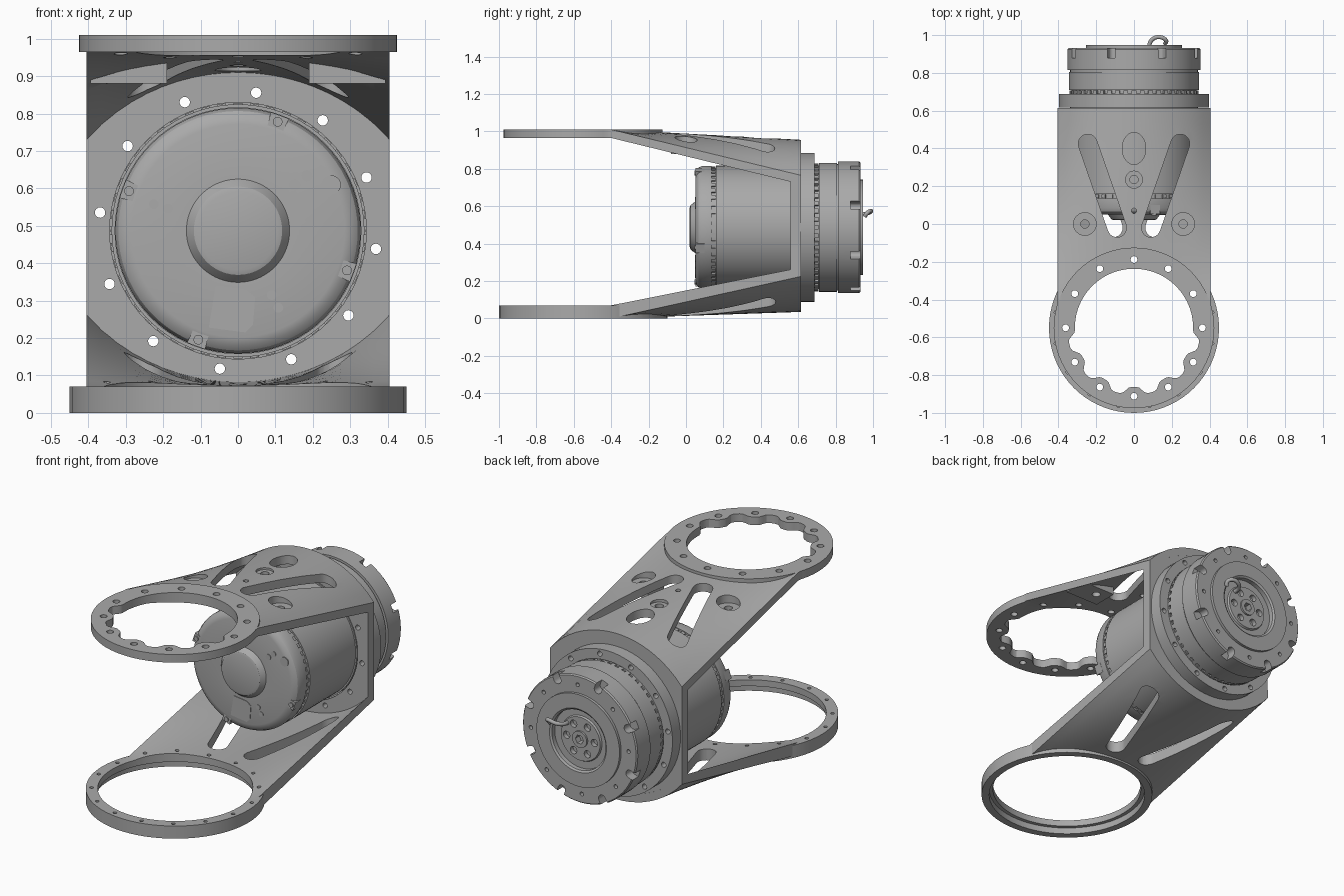
import bpy, bmesh
from math import sin, cos, pi, sqrt, radians
from mathutils import Vector

if "Cube" in bpy.data.objects:
    bpy.data.objects.remove(bpy.data.objects["Cube"])

grey = bpy.data.materials.new("machined grey")
grey.use_nodes = True
COLOUR = (0.40, 0.40, 0.40, 1)
grey.diffuse_color = COLOUR
grey.node_tree.nodes["Principled BSDF"].inputs["Base Color"].default_value = COLOUR

AXIS_Z = 0.487      # height of the motor axis
RING_Y = -0.55      # centre of both fork rings
HALF_W = 0.405      # half width of the fork


# ---- helpers ----
def loft(bm, loops):
    """Closed solid through matching loops of points."""
    rows = [[bm.verts.new(p) for p in loop] for loop in loops]
    n = len(rows[0])
    for a, b in zip(rows, rows[1:]):
        for i in range(n):
            j = (i + 1) % n
            bm.faces.new((a[i], a[j], b[j], b[i]))
    bm.faces.new(rows[0])
    bm.faces.new(rows[-1])


def upright(bm, pts, lo, hi):
    loft(bm, [[(x, y, h) for x, y in pts] for h in (lo, hi)])


def along(bm, pts, lo, hi):
    """Prism along y; points are (x, z)."""
    loft(bm, [[(x, d, z) for x, z in pts] for d in (lo, hi)])


def circle(cx, cy, r, n=24, ry=None):
    return [(cx + r * cos(2 * pi * i / n), cy + (ry or r) * sin(2 * pi * i / n)) for i in range(n)]


def polar(r, deg, cx=0, cy=AXIS_Z):
    return cx + r * cos(radians(deg)), cy + r * sin(radians(deg))


def slot(a, b, r):
    a, b = Vector(a), Vector(b)
    d = (b - a).normalized() * r
    s = Vector((-d.y, d.x))
    ends = []
    for c, sign in ((b, 1), (a, -1)):
        for i in range(13):
            t = pi * (i / 12 - 0.5)
            ends.append(tuple(c + sign * (d * cos(t) + s * sin(t))))
    return ends


def finish(name, bm):
    bmesh.ops.recalc_face_normals(bm, faces=bm.faces)
    me = bpy.data.meshes.new(name)
    bm.to_mesh(me)
    bm.free()
    ob = bpy.data.objects.new(name, me)
    bpy.context.collection.objects.link(ob)
    me.materials.append(grey)
    return ob


def combine(ob, build, op="DIFFERENCE"):
    """Boolean the solids made by build(bm) into ob."""
    bm = bmesh.new()
    build(bm)
    tool = finish("helper", bm)
    tool.hide_render = True
    mod = ob.modifiers.new("bool", "BOOLEAN")
    mod.operation, mod.solver, mod.object = op, "EXACT", tool
    bpy.context.view_layer.objects.active = ob
    bpy.ops.object.modifier_apply(modifier=mod.name)
    bpy.data.objects.remove(tool)


def lathe(name, profile, n=72):
    bm = bmesh.new()
    loft(bm, [[(x, y, z) for x, z in circle(0, AXIS_Z, r, n)] for r, y in profile])
    return finish(name, bm)


# ---- fork arms: flat at the ring, arched at the motor flange ----
def arch(x):
    return sqrt(0.527 ** 2 - x * x) - 0.067


def arm(name, side, flat, thick, radius):
    xs = [HALF_W * (i / 10 - 1) for i in range(21)]
    loops = []
    for y in [RING_Y] + [-0.4 + 1.015 * i / 12 for i in range(13)]:
        s = max(0, (y + 0.4) / 1.015)
        outer = [(x, y, flat * (1 - s) + (0.495 + side * arch(x)) * s) for x in xs]
        t = side * (thick * (1 - s) + 0.048 * s)
        loops.append(outer + [(x, y, z - t) for x, y, z in reversed(outer)])
    bm = bmesh.new()
    loft(bm, loops)
    ob = finish(name, bm)
    lo, hi = sorted((flat, flat - side * thick))
    combine(ob, lambda b: upright(b, circle(0, RING_Y, radius, 72), lo, hi), "UNION")
    return ob


def v_slots(bm, lo, hi, near, far):
    for m in (-1, 1):
        upright(bm, slot((m * near[0], near[1]), (m * far[0], far[1]), 0.05), lo, hi)


top_arm = arm("upper_fork_arm", 1, 1.01, 0.045, 0.425)


def bosses(bm):
    for m in (-1, 1):
        along(bm, [(m * 0.19, 0.88), (m * 0.395, 0.88), (m * 0.395, 0.89), (m * 0.19, 0.95)], -0.08, 0.06)


def scalloped(bm):
    pts = []
    for i in range(144):
        a = 2 * pi * i / 144
        wave = max(-1, min(1, 1.5 * cos(12 * a)))
        r = 0.333 - 0.02 * wave if sin(a) < 0 else 0.313
        pts.append((r * cos(a), RING_Y + r * sin(a)))
    upright(bm, pts, 0.8, 1.1)


def top_holes(bm):
    for k in range(12):
        upright(bm, circle(*polar(0.362, 30 * k, 0, RING_Y), 0.018, 16), 0.8, 1.1)
    v_slots(bm, 0.6, 1.1, (0.09, -0.02), (0.245, 0.425))
    upright(bm, circle(0, 0.4, 0.062, 32, 0.085), 0.8, 1.1)
    for x, y, r in ((-0.26, 0, 0.022), (0.26, 0, 0.022), (0, 0.235, 0.022), (0, 0.07, 0.014)):
        upright(bm, circle(x, y, r), 0.8, 1.1)


def counterbores(bm):
    for m in (-1, 1):
        upright(bm, circle(m * 0.26, 0, 0.06, 32), 0.93, 1.1)
    upright(bm, circle(0, 0.235, 0.045), 0.962, 1.1)


combine(top_arm, bosses, "UNION")
for step in (scalloped, counterbores, top_holes):
    combine(top_arm, step)

low_arm = arm("lower_fork_arm", -1, 0, 0.07, 0.45)


def low_holes(bm):
    v_slots(bm, -0.1, 0.5, (0.11, -0.02), (0.255, 0.43))
    for k in range(16):
        upright(bm, circle(*polar(0.421, 22.5 * k + 11.25, 0, RING_Y), 0.01, 12), 0.035, 0.2)


combine(low_arm, lambda b: upright(b, circle(0, RING_Y, 0.39, 72), -0.1, 0.2))
combine(low_arm, lambda b: upright(b, circle(0, RING_Y, 0.41, 72), -0.1, 0.035))
combine(low_arm, low_holes)


# ---- mounting plate and flange with twelve bolt holes ----
def bolt_holes(bm):
    for k in range(12):
        along(bm, circle(*polar(0.372, 22.5 + 30 * k), 0.014, 16), 0.5, 0.75)
    along(bm, circle(0, AXIS_Z, 0.343, 72), 0.5, 0.75)


xs = [HALF_W * (i / 10 - 1) for i in range(21)]
outline = [(x, 0.495 + arch(x)) for x in xs] + [(x, 0.495 - arch(x)) for x in reversed(xs)]
for name, pts, lo, hi in (("mounting_plate", outline, 0.56, 0.614),
                          ("flange_ring", circle(0, AXIS_Z, 0.398, 72), 0.616, 0.687)):
    bm = bmesh.new()
    along(bm, pts, lo, hi)
    combine(finish(name, bm), bolt_holes)

# ---- motor body with domed front cap ----
motor = lathe("motor_body", [
    (0.105, 0.02), (0.118, 0.024), (0.127, 0.035), (0.138, 0.05), (0.285, 0.05), (0.305, 0.055),
    (0.32, 0.067), (0.328, 0.085), (0.328, 0.135), (0.318, 0.135), (0.318, 0.16), (0.33, 0.16),
    (0.33, 0.56), (0.338, 0.56), (0.338, 0.69)])

# ---- toothed seams around the motor ----
bm = bmesh.new()
for k in range(48):
    for y, r in ((0.137, 0.325), (0.688, 0.342)):
        a = 7.5 * k
        pts = [polar(q, a + d) for q, d in ((0.31, -2), (r, -2), (r, 2), (0.31, 2))]
        along(bm, pts, y, y + 0.02)
finish("seam_teeth", bm)

# ---- front cap lugs, screws and thin plates ----
bm = bmesh.new()
for k in range(4):
    a = 70 + 90 * k
    rad = Vector(polar(1, a, 0, 0))
    tan = Vector((-rad.y, rad.x))
    mid = Vector((0, AXIS_Z))
    pts = [tuple(mid + rad * r + tan * t) for r, t in
           ((0.328, -0.026), (0.328, 0.026), (0.29, 0.022), (0.28, 0), (0.29, -0.022))]
    along(bm, pts, 0.052, 0.1)
    along(bm, circle(*polar(0.31, a), 0.013, 16), 0.046, 0.06)
finish("cap_lugs", bm)

bm = bmesh.new()
for x, z, r in ((0.25, 0.61, 0.025), (0.152, 0.61, 0.015), (0.184, 0.634, 0.015), (-0.225, 0.558, 0.013),
                (-0.187, 0.546, 0.013), (0.09, 0.315, 0.013), (0.108, 0.281, 0.013)):
    along(bm, circle(x, z, r, 20), 0.047, 0.052)
along(bm, [(-0.06, 0.34), (0.02, 0.33), (0.046, 0.31), (0.04, 0.235), (0.02, 0.215), (-0.078, 0.228)], 0.047, 0.052)
finish("cap_plugs", bm)

# ---- output housing at the back ----
housing = lathe("output_housing", [
    (0.33, 0.685), (0.33, 0.71), (0.345, 0.71), (0.345, 0.806), (0.338, 0.806), (0.338, 0.814), (0.352, 0.814),
    (0.352, 0.925), (0.346, 0.932), (0.255, 0.932), (0.255, 0.947), (0.175, 0.947), (0.165, 0.94),
    (0.165, 0.915), (0.125, 0.915), (0.12, 0.925), (0.045, 0.925), (0.045, 0.935)])


def rim_cuts(bm):
    for k in range(8):
        a = 20 + 45 * k
        along(bm, slot(polar(0.325, a), polar(0.4, a), 0.022), 0.88, 1)
        along(bm, circle(*polar(0.3, a + 22.5), 0.011, 12), 0.91, 1)
    for k in range(6):
        along(bm, circle(*polar(0.085, 60 * k), 0.02, 16), 0.9, 1)
    along(bm, circle(0, AXIS_Z, 0.025, 6), 0.9, 1)


combine(housing, rim_cuts)

# ---- wire hook ----
curve = bpy.data.curves.new("cable_hook", "CURVE")
curve.dimensions = "3D"
curve.bevel_depth = 0.011
curve.bevel_resolution = 3
curve.use_fill_caps = True
path = [(0.08, 0.92, 0.555), (0.085, 0.96, 0.56), (0.11, 0.985, 0.568), (0.145, 0.988, 0.575),
        (0.17, 0.97, 0.565), (0.165, 0.955, 0.545)]
spline = curve.splines.new("BEZIER")
spline.bezier_points.add(len(path) - 1)
for bp, co in zip(spline.bezier_points, path):
    bp.co = co
    bp.handle_left_type = bp.handle_right_type = "AUTO"
curve.materials.append(grey)
bpy.context.collection.objects.link(bpy.data.objects.new("cable_hook", curve))

# ---- smooth the round surfaces, keep edges sharp ----
for ob in bpy.context.collection.objects:
    if ob.type == "MESH" and grey.name in ob.data.materials:
        bpy.ops.object.select_all(action="DESELECT")
        ob.select_set(True)
        bpy.context.view_layer.objects.active = ob
        bpy.ops.object.shade_smooth_by_angle(angle=radians(25))
